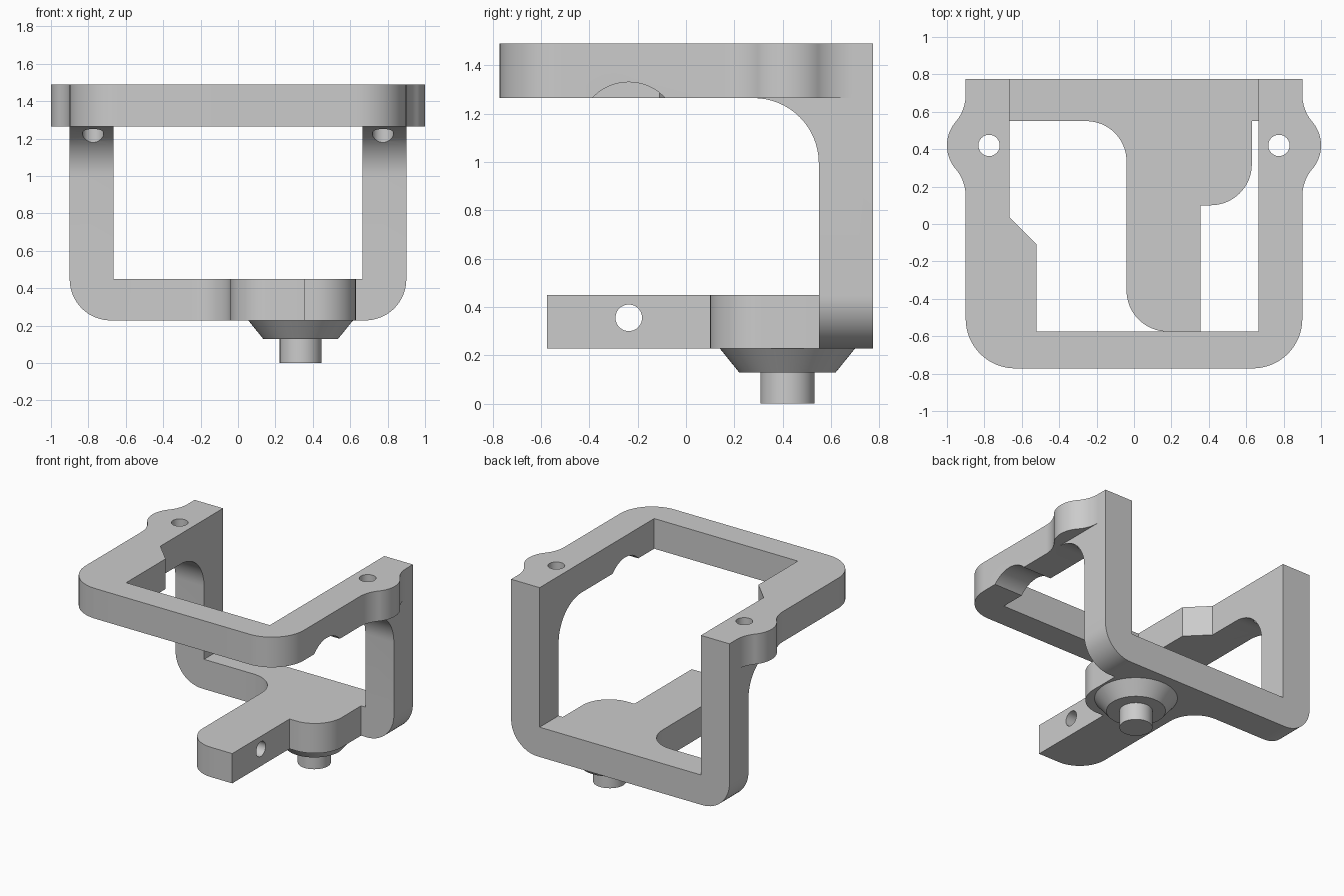
import bpy, bmesh
from math import sin, cos, radians
from mathutils import Vector

cube = bpy.data.objects.get("Cube")
if cube:
    bpy.data.objects.remove(cube, do_unlink=True)

grey = bpy.data.materials.new("plain grey")
grey.use_nodes = True
COLOUR = (0.6, 0.6, 0.6, 1)
grey.diffuse_color = COLOUR
grey.node_tree.nodes["Principled BSDF"].inputs["Base Color"].default_value = COLOUR


def arc(cx, cy, r, start, end, steps=16):
    """Points along a circular arc, angles in degrees."""
    angles = [radians(start + (end - start) * i / steps) for i in range(steps + 1)]
    return [(cx + r * cos(a), cy + r * sin(a)) for a in angles]


def disc(u, v, r):
    return arc(u, v, r, 0, 360, 48)[:-1]


def mirrored(points):
    return [(-u, v) for u, v in reversed(points)]


def finish(name, bm):
    bmesh.ops.recalc_face_normals(bm, faces=bm.faces)
    mesh = bpy.data.meshes.new(name)
    bm.to_mesh(mesh)
    bm.free()
    mesh.materials.append(grey)
    obj = bpy.data.objects.new(name, mesh)
    bpy.context.collection.objects.link(obj)
    return obj


def prism(name, outline, axis, low, high):
    """Extrude an outline along x, y or z."""
    place = {"x": lambda u, v, w: (w, u, v),
             "y": lambda u, v, w: (u, w, v),
             "z": lambda u, v, w: (u, v, w)}[axis]
    bm = bmesh.new()
    face = bm.faces.new([bm.verts.new(place(u, v, low)) for u, v in outline])
    new = bmesh.ops.extrude_face_region(bm, geom=[face])["geom"]
    shift = Vector(place(0, 0, high - low))
    bmesh.ops.translate(bm, vec=shift, verts=[g for g in new if isinstance(g, bmesh.types.BMVert)])
    return finish(name, bm)


def turned(name, x, y, r_low, r_high, low, high):
    """Upright cylinder or cone."""
    bm = bmesh.new()
    bmesh.ops.create_cone(bm, cap_ends=True, segments=64, radius1=r_low,
                          radius2=r_high, depth=high - low)
    bmesh.ops.translate(bm, vec=(x, y, (low + high) / 2), verts=bm.verts)
    return finish(name, bm)


def activate(obj):
    bpy.ops.object.select_all(action="DESELECT")
    obj.select_set(True)
    bpy.context.view_layer.objects.active = obj


def combine(body, tool, operation):
    mod = body.modifiers.new(operation.lower(), "BOOLEAN")
    mod.operation, mod.solver, mod.object = operation, "EXACT", tool
    activate(body)
    bpy.ops.object.modifier_apply(modifier=mod.name)
    bpy.data.objects.remove(tool, do_unlink=True)


# Main dimensions
HALF, INNER = 0.9, 0.665
FRONT, BACK, POST = -0.772, 0.774, 0.55
BASE, ARM_TOP, RING_LOW, TOP = 0.228, 0.45, 1.265, 1.49
EAR_Y, BOSS_LOW = 0.42, 0.129

# Top U ring, open at the back, with rounded front corners and a bulging ear on each side
ear = (arc(HALF + 0.23, EAR_Y - 0.273, 0.23, 180, 140)
       + arc(0.805, EAR_Y, 0.195, -40, 40, 24)[1:]
       + arc(HALF + 0.23, EAR_Y + 0.273, 0.23, 220, 180)[1:])
right_side = arc(HALF - 0.265, FRONT + 0.265, 0.265, -90, 0) + ear + [(HALF, BACK)]
inside = [(INNER, BACK), (INNER, -0.575), (-0.52, -0.575), (-0.52, -0.11),
          (-INNER, 0.035), (-INNER, BACK)]
body = prism("bracket_frame", right_side + inside + mirrored(right_side), "z", RING_LOW, TOP)

# Back U: two posts and a lower bar
corner = arc(HALF - 0.22, BASE + 0.22, 0.22, -90, 0) + [(HALF, TOP)]
opening = [(INNER, TOP), (INNER, ARM_TOP), (-INNER, ARM_TOP), (-INNER, TOP)]
combine(body, prism("back_frame", corner + opening + mirrored(corner), "y", POST, BACK), "UNION")

# Curved gussets between posts and ring
r = 0.27
gusset = arc(POST - r, RING_LOW - r, r, 0, 90) + [(POST - r, 1.35), (0.65, 1.35), (0.65, RING_LOW - r)]
for low, high in ((-HALF, -INNER), (INNER, HALF)):
    combine(body, prism("gusset", gusset, "x", low, high), "UNION")

# Lower arm reaching forward from the bar
arm = (arc(-0.255, 0.335, 0.215, 90, 0)
       + arc(0.18, -0.355, 0.22, 180, 270)
       + [(0.355, -0.575), (0.355, 0.1)]
       + arc(0.41, 0.32, 0.22, -90, 0)
       + [(0.63, 0.65), (-0.255, 0.65)])
combine(body, prism("lower_arm", arm, "z", BASE, ARM_TOP), "UNION")

# Screw holes, cross hole in the arm and arched relief under one ring side
for side in (-1, 1):
    combine(body, prism("ear_hole", disc(side * 0.775, EAR_Y, 0.057), "z", 0.9, 1.6), "DIFFERENCE")
combine(body, prism("arm_hole", disc(-0.237, 0.355, 0.055), "x", -0.2, 0.5), "DIFFERENCE")
combine(body, prism("relief", disc(-0.237, 1.125, 0.206), "x", 0.55, 1.1), "DIFFERENCE")

# Conical boss and pivot pin below the arm
boss = turned("conical_boss", 0.335, EAR_Y, 0.2, 0.28, BOSS_LOW, BASE)
pin = turned("pivot_pin", 0.335, EAR_Y, 0.112, 0.112, 0, BOSS_LOW)

for obj in (body, boss, pin):
    activate(obj)
    bpy.ops.object.shade_smooth_by_angle(angle=radians(30))
